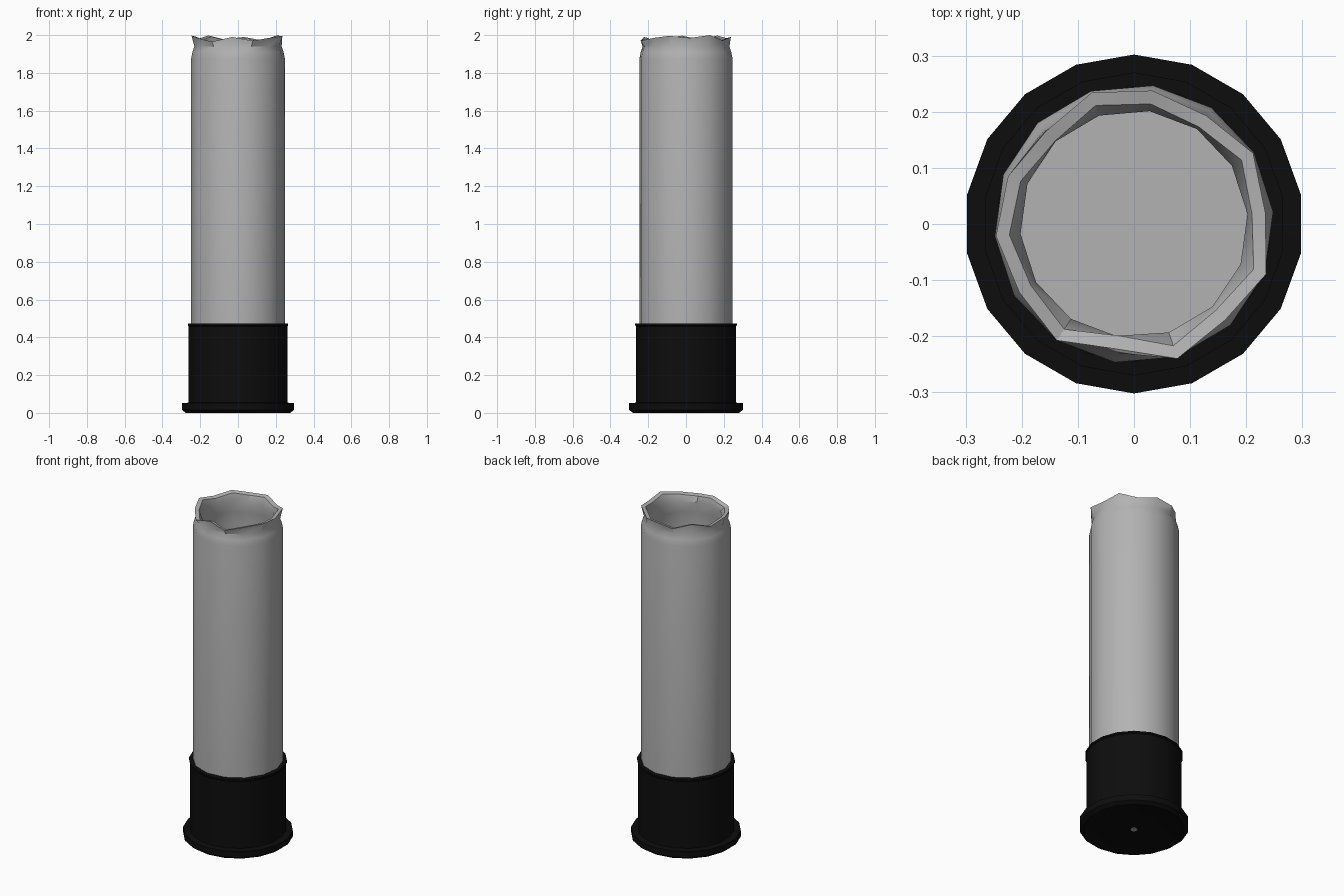
import bpy, bmesh, math

if "Cube" in bpy.data.objects:
    bpy.data.objects.remove(bpy.data.objects["Cube"])


def material(name, v):
    m = bpy.data.materials.new(name)
    m.diffuse_color = (v, v, v, 1)
    m.use_nodes = True
    m.node_tree.nodes["Principled BSDF"].inputs["Base Color"].default_value = m.diffuse_color
    return m


def lathe(name, rings, sides, start, mat):
    """Skin rings of (radius, z); each value may be a number or a per-side list."""
    bm = bmesh.new()
    loops = []
    for r, z in rings:
        loop = []
        for i in range(sides):
            a = math.radians(start) + math.tau * i / sides
            ri = r[i] if isinstance(r, list) else r
            zi = z[i] if isinstance(z, list) else z
            loop.append(bm.verts.new((ri * math.cos(a), ri * math.sin(a), zi)))
        loops.append(loop)
    for lo, hi in zip(loops, loops[1:]):
        for i in range(sides):
            j = (i + 1) % sides
            bm.faces.new((lo[i], lo[j], hi[j], hi[i]))
    bm.faces.new(loops[0][::-1])
    bm.faces.new(loops[-1])
    me = bpy.data.meshes.new(name)
    bm.to_mesh(me)
    bm.free()
    me.materials.append(mat)
    me.polygons.foreach_set("use_smooth", [True] * len(me.polygons))
    me.set_sharp_from_angle(angle=math.radians(32))
    ob = bpy.data.objects.new(name, me)
    bpy.context.collection.objects.link(ob)
    return ob


black = material("black metal", 0.004)
grey = material("grey plastic", 0.45)

# Flanged metal base cup with a thin rolled lip
lathe("base_cup", [
    (0.27, 0.003), (0.28, 0.0), (0.302, 0.016), (0.302, 0.052),
    (0.265, 0.054), (0.265, 0.458), (0.27, 0.463), (0.27, 0.472),
    (0.245, 0.474), (0.245, 0.44)], 18, 90, black)

# Small striker mark under the base
lathe("striker_mark", [(0.018, 0.0), (0.02, 0.006)], 10, 0, grey)

# Hollow tube with a pinched neck and a torn, flared mouth
rim_r = [0.235, 0.247, 0.232, 0.24, 0.246, 0.228, 0.24,
         0.247, 0.238, 0.249, 0.225, 0.252, 0.236, 0.252]
rim_z = [1.985, 2.0, 1.972, 1.99, 1.978, 1.998, 1.975,
         1.997, 1.982, 1.965, 1.99, 1.97, 1.985, 1.996]
inner_r = [r - 0.024 for r in rim_r]
inner_z = [z - 0.006 for z in rim_z]
lathe("tube", [
    (0.249, 0.45), (0.249, 1.875), (0.242, 1.91), (0.232, 1.94),
    (rim_r, rim_z), (inner_r, inner_z),
    (0.203, 1.94), (0.215, 1.87), (0.22, 1.8), (0.22, 0.48)], 14, 5, grey)
